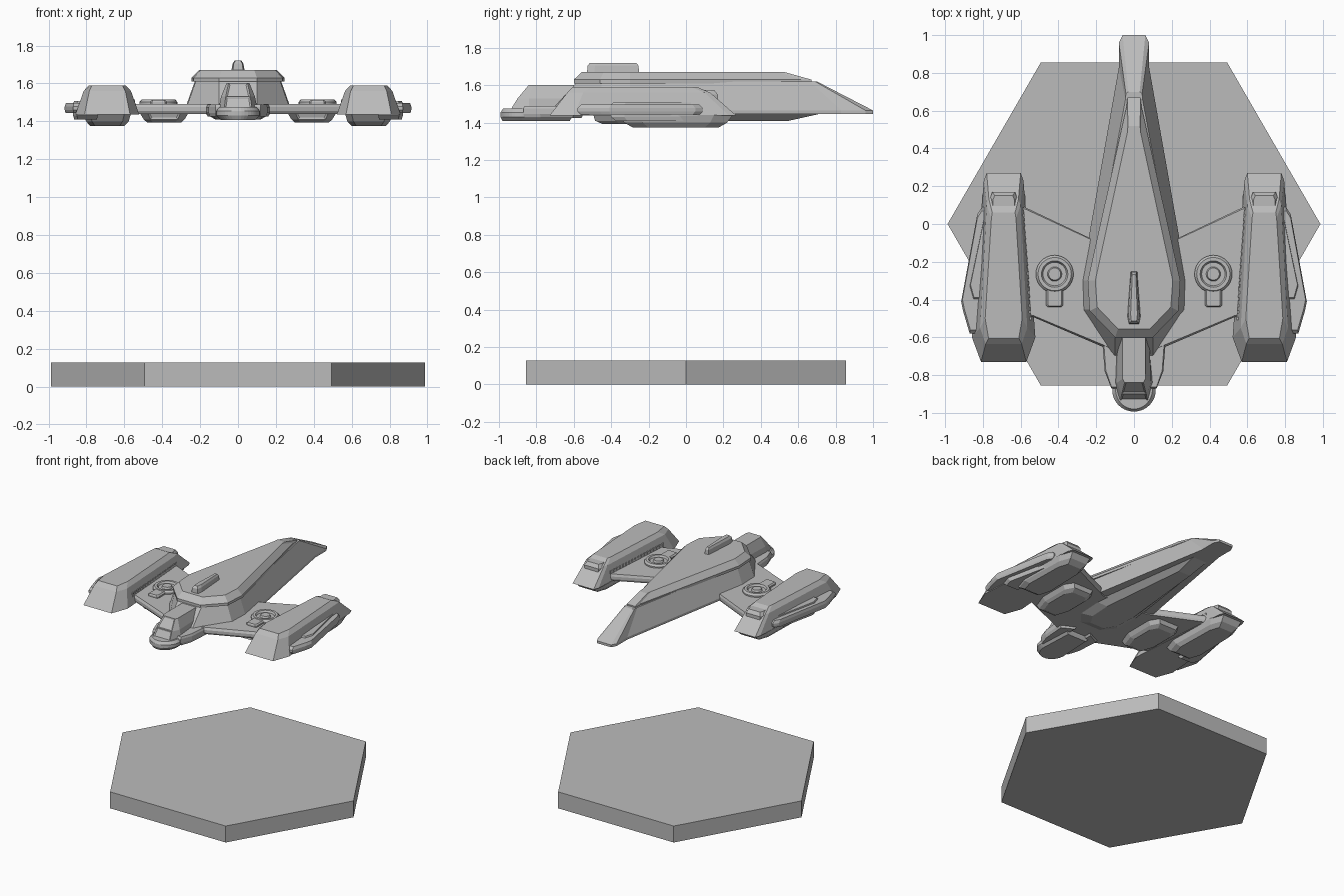
import bpy, bmesh, math

cube = bpy.data.objects.get("Cube")
if cube:
    bpy.data.objects.remove(cube, do_unlink=True)

grey = bpy.data.materials.new("hull_grey")
grey.use_nodes = True
COLOR = (0.5, 0.5, 0.5, 1)
grey.diffuse_color = COLOR
grey.node_tree.nodes["Principled BSDF"].inputs["Base Color"].default_value = COLOR


def finish(name, bm):
    bmesh.ops.remove_doubles(bm, verts=bm.verts, dist=0.0005)
    bmesh.ops.recalc_face_normals(bm, faces=bm.faces)
    me = bpy.data.meshes.new(name)
    bm.to_mesh(me)
    bm.free()
    me.materials.append(grey)
    ob = bpy.data.objects.new(name, me)
    bpy.context.collection.objects.link(ob)
    return ob


def sym(half):
    """Mirror a half outline across x = 0 into a closed loop."""
    return half + [(-x, y) for x, y in reversed(half)]


def shrink(pts, sx, sy):
    """Scale an outline about the centre of its bounds."""
    cx = (min(p[0] for p in pts) + max(p[0] for p in pts)) / 2
    cy = (min(p[1] for p in pts) + max(p[1] for p in pts)) / 2
    return [(cx + (x - cx) * sx, cy + (y - cy) * sy) for x, y in pts]


def loft(name, rings, cx=0, flip=1, inset_front=False):
    """Join stacked outlines [(z, points)] into a capped solid."""
    bm = bmesh.new()
    loops = [[bm.verts.new((flip * (x + cx), y, z)) for x, y in pts] for z, pts in rings]
    for a, b in zip(loops, loops[1:]):
        for i in range(len(a)):
            j = (i + 1) % len(a)
            bm.faces.new((a[i], a[j], b[j], b[i]))
    bm.faces.new(loops[0])
    bm.faces.new(loops[-1])
    if inset_front:
        bmesh.ops.recalc_face_normals(bm, faces=bm.faces)
        front = [f for f in bm.faces if f.normal.y < -0.5 and abs(f.normal.x) < 0.1]
        bmesh.ops.inset_individual(bm, faces=front, thickness=0.012, depth=-0.006)
    return finish(name, bm)


def lathe(name, profile, cx, cy, steps=28):
    bm = bmesh.new()
    vs = [bm.verts.new((r, 0, z)) for r, z in profile]
    es = [bm.edges.new(p) for p in zip(vs, vs[1:])]
    bmesh.ops.spin(bm, geom=vs + es, cent=(0, 0, 0), axis=(0, 0, 1),
                   angle=2 * math.pi, steps=steps)
    ob = finish(name, bm)
    ob.location = (cx, cy, 0)
    return ob


# Hexagonal stand
hexagon = [(0.987 * math.cos(math.pi * i / 3), 0.987 * math.sin(math.pi * i / 3)) for i in range(6)]
loft("hex_stand", [(0, hexagon), (0.127, hexagon)])

# Main hull with a sloping tail
hull_low = sym([(.06, 1), (.08, .96), (.08, .83), (.28, -.3), (.275, -.455), (.1, -.72)])
hull_top = sym([(.03, .7), (.043, .69), (.045, .66), (.225, -.3), (.22, -.45), (.1, -.58)])
loft("main_hull", [(1.447, hull_low), (1.465, hull_low), (1.62, hull_top)])

# Raised deck with a bevelled rim
deck_low = sym([(.035, .67), (.04, .62), (.245, -.3), (.235, -.46), (.1, -.6)])
deck_top = sym([(.032, .52), (.036, .48), (.205, -.3), (.195, -.44), (.085, -.555)])
loft("upper_deck", [(1.61, deck_low), (1.63, deck_low), (1.672, deck_top)])

# Keel under the hull
keel_top = sym([(.06, .73), (.19, -.2), (.18, -.4), (.1, -.5)])
keel_low = sym([(.05, .55), (.12, -.15), (.11, -.32), (.06, -.4)])
loft("keel", [(1.41, keel_low), (1.45, keel_top)])

# Dorsal fin
fin = sym([(.018, -.25), (.036, -.49), (.028, -.53)])
loft("dorsal_fin", [(1.66, fin), (1.705, shrink(fin, .8, .97)), (1.72, shrink(fin, .5, .88))])

# Rounded nose and cabin
arc = [(.115 * math.cos(a), -.88 - .113 * math.sin(a)) for a in [math.pi * i / 20 for i in range(10)]]
nose = sym([(.1, -.61)] + arc)
loft("nose", [(1.408, shrink(nose, .8, .94)), (1.43, nose), (1.455, nose), (1.475, shrink(nose, .85, .93))])
loft("cabin", [(1.45, sym([(.08, -.58), (.105, -.84), (.075, -.95)])),
               (1.53, sym([(.08, -.58), (.09, -.84), (.065, -.9)])),
               (1.602, sym([(.06, -.58), (.06, -.82), (.05, -.84)]))], inset_front=True)

# Wing spanning both nacelles
wing = sym([(.2, -.09), (.58, .09), (.75, .09), (.75, -.5), (.54, -.49), (.12, -.67)])
loft("wing", [(1.44, shrink(wing, .99, .97)), (1.455, wing), (1.475, wing), (1.492, shrink(wing, .99, .97))])

# Turret cross-section
TURRET = [(.1, 1.48), (.1, 1.502), (.088, 1.516), (.07, 1.516), (.062, 1.502),
          (.038, 1.502), (.032, 1.516), (0, 1.516)]

NX = 0.69
for side, s in (("left", 1), ("right", -1)):
    # Nacelle body
    base = sym([(.09, .27), (.105, .23), (.168, -.6), (.12, -.73)])
    mid = sym([(.078, .13), (.09, .1), (.125, -.55), (.095, -.635)])
    top = sym([(.06, .06), (.065, .03), (.098, -.5), (.08, -.605)])
    loft(side + "_nacelle", [(1.437, base), (1.56, mid), (1.59, top)], NX, s)

    # Raised rear cowl
    cowl = sym([(.06, .17), (.07, .14), (.075, .04)])
    loft(side + "_nacelle_cowl", [(1.48, cowl), (1.55, cowl), (1.575, shrink(cowl, .8, .7))], NX, s)

    # Nacelle belly
    belly = sym([(.08, .25), (.115, .15), (.125, -.25), (.09, -.36)])
    loft(side + "_nacelle_belly", [(1.375, shrink(belly, .72, .76)), (1.4, shrink(belly, .9, .9)),
                                   (1.44, belly)], NX, s)

    # Outer fin and the rail along it
    outer = [(.72, .09), (.805, .09), (.83, .05), (.915, -.41), (.905, -.46), (.87, -.58), (.72, -.58)]
    loft(side + "_outer_fin", [(1.443, shrink(outer, .95, .95)), (1.46, outer), (1.478, outer),
                               (1.498, shrink(outer, .93, .94))], 0, s)
    rail = [(.74, .06), (.79, .05), (.87, -.33), (.85, -.4), (.74, -.4)]
    loft(side + "_outer_rail", [(1.41, shrink(rail, .92, .9)), (1.43, rail), (1.495, rail),
                                (1.508, shrink(rail, .93, .95))], 0, s)

    # Shoulder vents along the inner edge
    for i in range(18):
        t = i / 17
        x, y = .588 - .04 * t, .08 - .58 * t
        vent = [(x - .005, y - .008), (x + .005, y - .008), (x + .005, y + .008), (x - .005, y + .008)]
        loft(side + "_vent", [(1.48, vent), (1.515, vent)], 0, s)

    # Pod hanging under the wing
    pod = sym([(.09, -.08), (.135, -.15), (.135, -.38), (.09, -.5)])
    loft(side + "_wing_pod", [(1.393, shrink(pod, .65, .75)), (1.41, shrink(pod, .8, .93)),
                              (1.455, pod)], .39, s, True)

    # Turret on the wing, with its front mount
    ob = lathe(side + "_turret", TURRET, s * .42, -.265)
    bpy.ops.object.select_all(action="DESELECT")
    ob.select_set(True)
    bpy.context.view_layer.objects.active = ob
    bpy.ops.object.shade_smooth_by_angle(angle=math.radians(25))
    mount = sym([(.045, -.34), (.045, -.43), (.035, -.44)])
    loft(side + "_turret_mount", [(1.48, mount), (1.503, mount), (1.512, shrink(mount, .8, .9))], .42, s)

    # Strake beside the cabin
    strake = [(.06, -.55), (.17, -.6), (.155, -.78), (.12, -.87), (.06, -.87)]
    loft(side + "_strake", [(1.425, shrink(strake, .8, .95)), (1.445, strake), (1.475, strake),
                            (1.49, shrink(strake, .85, .95))], 0, s)
